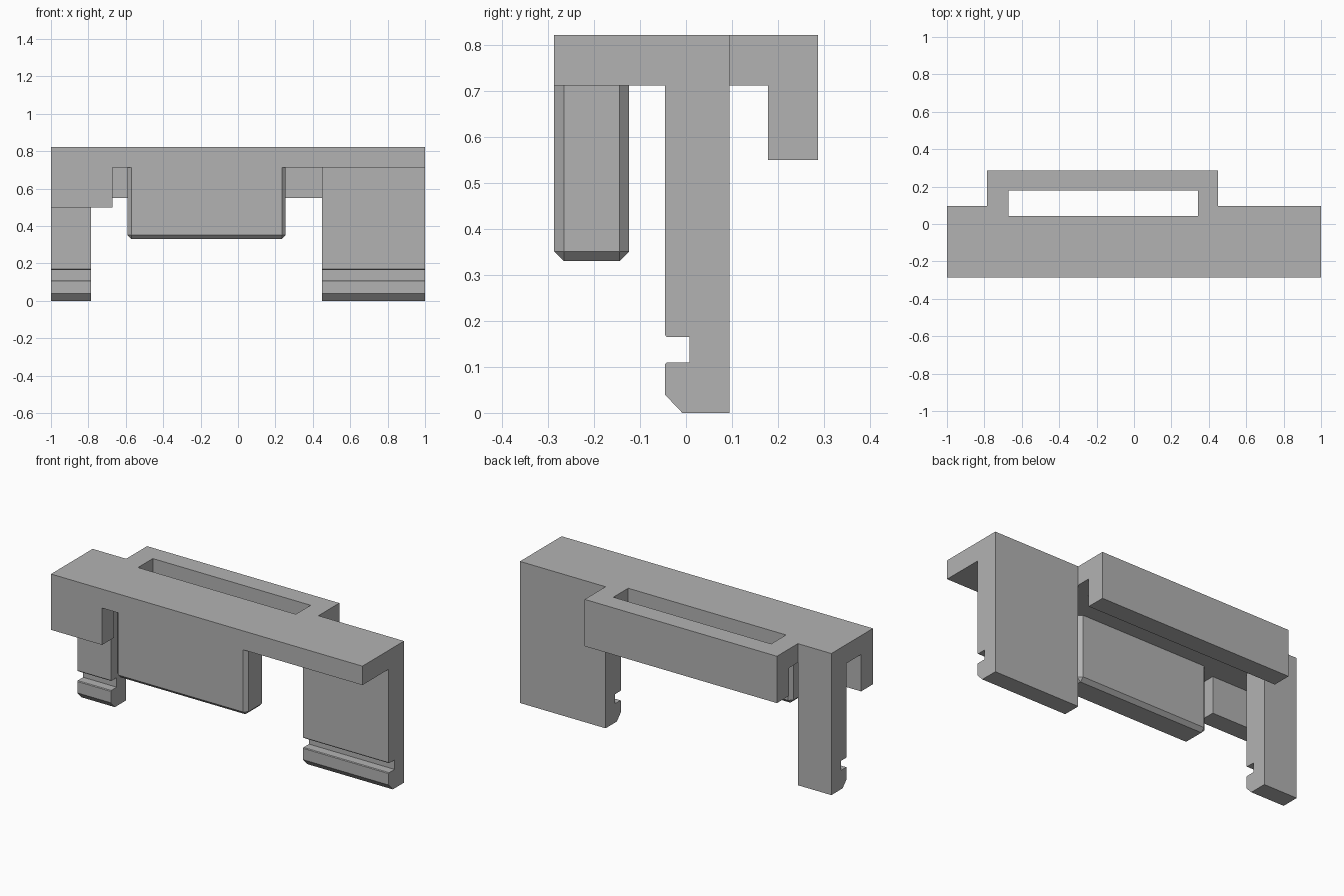
import bpy
import bmesh
from mathutils import Vector

cube = bpy.data.objects.get("Cube")
if cube:
    bpy.data.objects.remove(cube, do_unlink=True)

GREY = (0.45, 0.45, 0.45, 1)
plastic = bpy.data.materials.new("grey plastic")
plastic.use_nodes = True
plastic.diffuse_color = GREY
plastic.node_tree.nodes["Principled BSDF"].inputs["Base Color"].default_value = GREY

TOP, UNDER = 0.822, 0.712              # deck top and underside
FRONT, BACK = -0.287, 0.287
LEG_FRONT, LEG_BACK = -0.046, 0.095
LIP = 0.109                            # lip thickness


def finish(name, bm):
    bmesh.ops.recalc_face_normals(bm, faces=bm.faces[:])
    mesh = bpy.data.meshes.new(name)
    bm.to_mesh(mesh)
    bm.free()
    mesh.materials.append(plastic)
    obj = bpy.data.objects.new(name, mesh)
    bpy.context.collection.objects.link(obj)
    return obj


def prism(name, loops, direction):
    """Fill closed outlines (the first outer, the rest holes) and extrude them."""
    bm = bmesh.new()
    edges = []
    for loop in loops:
        verts = [bm.verts.new(p) for p in loop]
        edges += [bm.edges.new((a, b)) for a, b in zip(verts, verts[1:] + verts[:1])]
    bmesh.ops.triangle_fill(bm, use_beauty=True, edges=edges,
                            normal=Vector(direction).normalized())
    result = bmesh.ops.extrude_face_region(bm, geom=bm.faces[:], use_keep_orig=True)
    moved = [g for g in result["geom"] if isinstance(g, bmesh.types.BMVert)]
    bmesh.ops.translate(bm, verts=moved, vec=direction)
    return finish(name, bm)


def box(name, xs, ys, zs, chamfer=0):
    bm = bmesh.new()
    bmesh.ops.create_cube(bm, size=1)
    for v in bm.verts:
        v.co = [r[0] if c < 0 else r[1] for c, r in zip(v.co, (xs, ys, zs))]
    if chamfer:                        # every edge except the top rim
        edges = [e for e in bm.edges if min(v.co.z for v in e.verts) < zs[1] - 0.001]
        bmesh.ops.bevel(bm, geom=edges, offset=chamfer, segments=1,
                        affect='EDGES', clamp_overlap=True)
    return finish(name, bm)


# Deck with a stepped rear edge and a long slot
outline = [(-1, FRONT), (1, FRONT), (1, LEG_BACK), (0.45, LEG_BACK),
           (0.45, BACK), (-0.785, BACK), (-0.785, LEG_BACK), (-1, LEG_BACK)]
slot = [(-0.672, 0.042), (0.342, 0.042), (0.342, BACK - LIP), (-0.672, BACK - LIP)]
prism("deck", [[(x, y, UNDER) for x, y in loop] for loop in (outline, slot)],
      (0, 0, TOP - UNDER))

# Legs with a latch groove and a chamfered toe
leg = [(LEG_BACK, 0), (LEG_BACK, UNDER), (LEG_FRONT, UNDER), (LEG_FRONT, 0.17),
       (-0.042, 0.165), (0.008, 0.165), (0.008, 0.11), (-0.042, 0.11),
       (LEG_FRONT, 0.106), (LEG_FRONT, 0.04), (-0.008, 0)]
for name, x0, x1 in (("narrow_leg", -1, -0.785), ("wide_leg", 0.45, 1)):
    prism(name, [[(x0, y, z) for y, z in leg]], (x1 - x0, 0, 0))

# Hanging lips and the chamfered front tongue
box("rear_lip", (-0.785, 0.45), (BACK - LIP, BACK), (0.55, UNDER))
box("front_lip", (-1, -0.672), (FRONT, FRONT + LIP), (0.498, UNDER))
box("front_tongue", (-0.59, 0.255), (FRONT, -0.124), (0.33, UNDER), chamfer=0.021)
